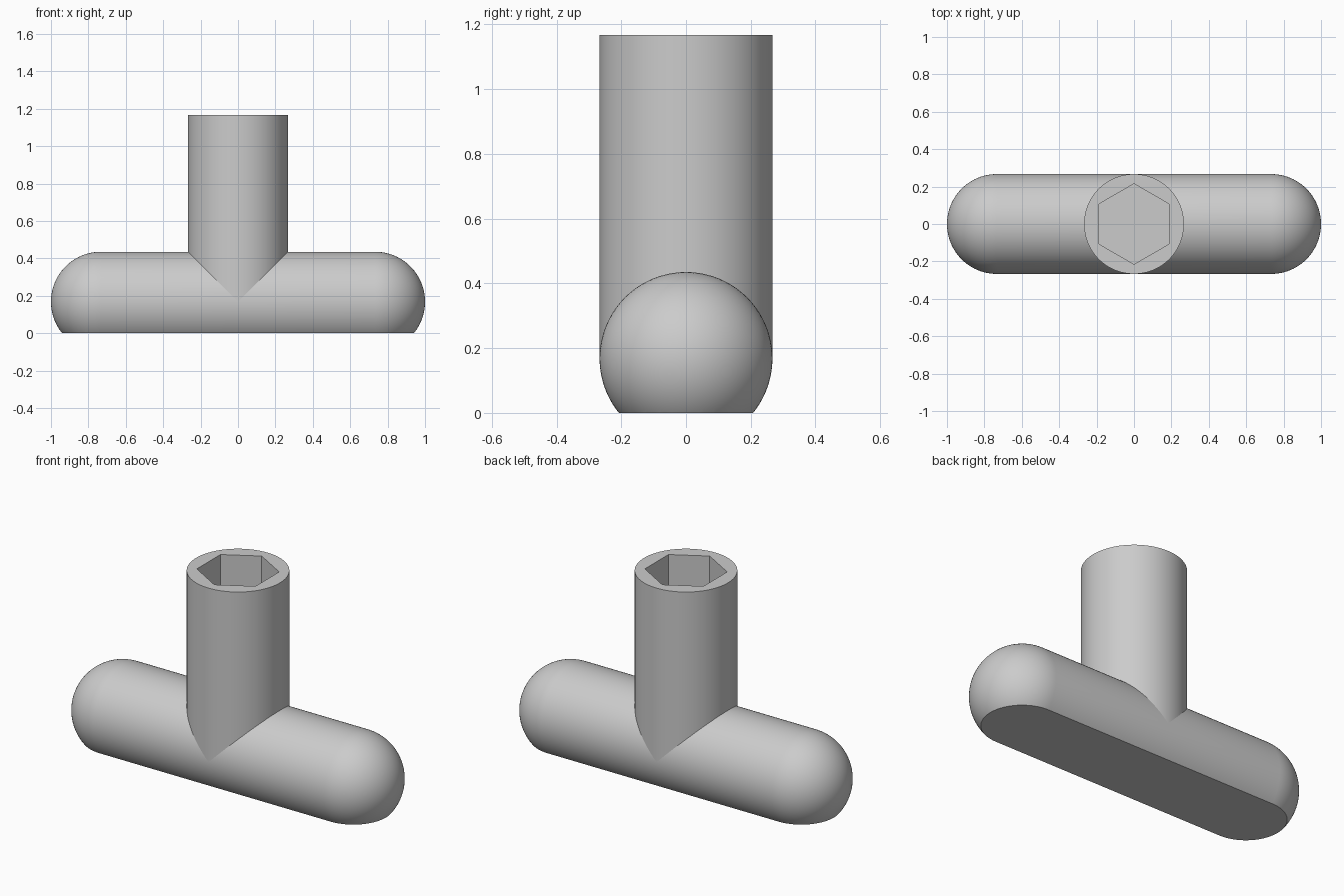
import bpy, bmesh
from math import sin, cos, pi, radians
from mathutils import Vector, Matrix

RADIUS = 0.267      # shared by handle and stem
AXIS_Z = 0.168      # height of the handle axis
HALF_SPAN = 1.0 - RADIUS
TOP = 1.167
SOCKET_DEPTH = 0.6

cube = bpy.data.objects.get("Cube")
if cube:
    bpy.data.objects.remove(cube, do_unlink=True)

grey = bpy.data.materials.new("plain grey")
grey.use_nodes = True
COLOUR = (0.6, 0.6, 0.6, 1.0)
grey.diffuse_color = COLOUR
grey.node_tree.nodes["Principled BSDF"].inputs["Base Color"].default_value = COLOUR


def make_object(name, bm):
    bmesh.ops.recalc_face_normals(bm, faces=bm.faces)
    mesh = bpy.data.meshes.new(name)
    bm.to_mesh(mesh)
    bm.free()
    mesh.materials.append(grey)
    obj = bpy.data.objects.new(name, mesh)
    bpy.context.collection.objects.link(obj)
    return obj


def smooth(obj):
    bpy.ops.object.select_all(action="DESELECT")
    obj.select_set(True)
    bpy.context.view_layer.objects.active = obj
    bpy.ops.object.shade_smooth_by_angle(angle=radians(30))


def prism(sides, radius, z0, z1):
    """Upright prism with a corner on the y axis."""
    bm = bmesh.new()
    ring = [bm.verts.new((radius * sin(2 * pi * i / sides),
                          radius * cos(2 * pi * i / sides), z0))
            for i in range(sides)]
    base = bm.faces.new(ring)
    top = bmesh.ops.extrude_face_region(bm, geom=[base], use_keep_orig=True)["geom"]
    moved = [v for v in top if isinstance(v, bmesh.types.BMVert)]
    bmesh.ops.translate(bm, verts=moved, vec=(0, 0, z1 - z0))
    return bm


# Handle: capsule lathed around the x axis, with a flat underside
bm = bmesh.new()
ARC = 24
right_end = [(HALF_SPAN + RADIUS * cos(a), RADIUS * sin(a))
             for a in (pi / 2 * i / ARC for i in range(ARC + 1))]
outline = right_end + [(-x, r) for x, r in reversed(right_end)]
points = [bm.verts.new((x, 0, r)) for x, r in outline]
edges = [bm.edges.new(pair) for pair in zip(points, points[1:])]
bmesh.ops.spin(bm, geom=points + edges, cent=(0, 0, 0), axis=(1, 0, 0),
               angle=2 * pi, steps=96, use_duplicate=False)
bmesh.ops.remove_doubles(bm, verts=bm.verts, dist=0.0001)
bmesh.ops.translate(bm, verts=bm.verts, vec=(0, 0, AXIS_Z))
cut = bmesh.ops.bisect_plane(bm, geom=bm.verts[:] + bm.edges[:] + bm.faces[:],
                             plane_co=(0, 0, 0), plane_no=(0, 0, -1),
                             clear_outer=True)
rim = [e for e in cut["geom_cut"] if isinstance(e, bmesh.types.BMEdge)]
bmesh.ops.edgeloop_fill(bm, edges=rim)
smooth(make_object("handle", bm))

# Stem: upright cylinder rising out of the handle axis
stem = make_object("stem", prism(96, RADIUS, AXIS_Z, TOP))

# Hexagonal socket cut into the top of the stem
cutter = make_object("socket_cutter", prism(6, 0.215, TOP - SOCKET_DEPTH, TOP + 0.1))
cutter.hide_render = True
cutter.hide_set(True)
socket = stem.modifiers.new("socket", "BOOLEAN")
socket.operation = "DIFFERENCE"
socket.solver = "EXACT"
socket.object = cutter
bpy.context.view_layer.update()

# Keep the cut result and drop the cutter
cut_mesh = bpy.data.meshes.new_from_object(
    stem.evaluated_get(bpy.context.evaluated_depsgraph_get()))
stem.modifiers.clear()
stem.data = cut_mesh
bpy.data.objects.remove(cutter, do_unlink=True)
smooth(stem)
